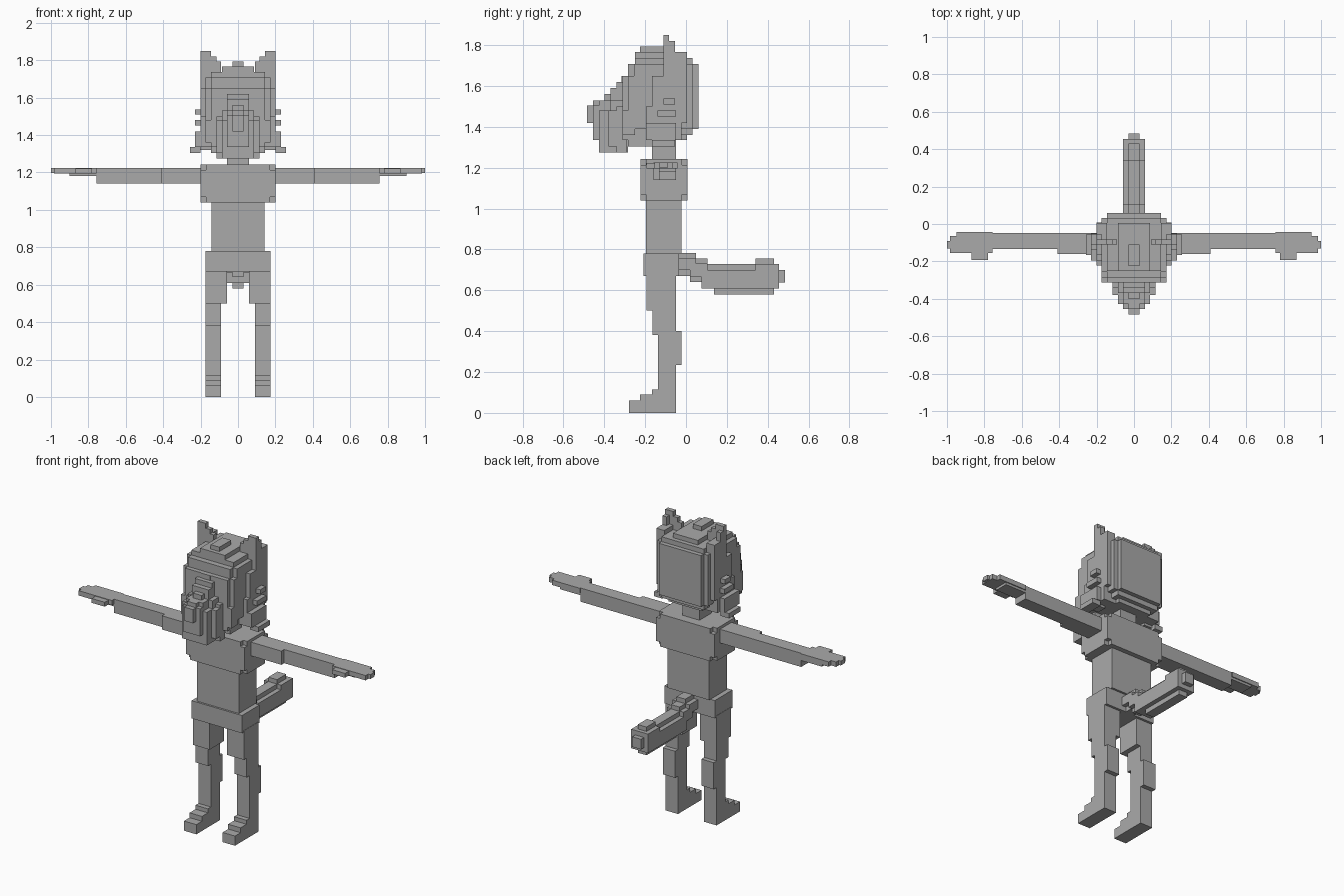
import bpy, bmesh
from itertools import product

grey = bpy.data.materials.new("plain_grey")
grey.diffuse_color = (0.4, 0.4, 0.4, 1)


def blocks(name, boxes):
    """Fuse axis-aligned boxes (x0,x1,y0,y1,z0,z1) into one outer skin."""
    cuts = [sorted({round(v, 4) for b in boxes for v in b[2 * a:2 * a + 2]}) for a in range(3)]
    cells = set()
    for b in boxes:
        spans = [range(cuts[a].index(round(b[2 * a], 4)), cuts[a].index(round(b[2 * a + 1], 4)))
                 for a in range(3)]
        cells.update(product(*spans))
    bm = bmesh.new()
    verts = {}

    def vert(i):
        if i not in verts:
            verts[i] = bm.verts.new([cuts[a][i[a]] for a in range(3)])
        return verts[i]

    for c in cells:
        for a, d in product(range(3), (0, 1)):
            n = list(c)
            n[a] += 2 * d - 1
            if tuple(n) in cells:
                continue
            u, w = (a + 1) % 3, (a + 2) % 3
            loop = []
            for s, t in ((0, 0), (1, 0), (1, 1), (0, 1)):
                p = list(c)
                p[a] += d
                p[u] += s
                p[w] += t
                loop.append(vert(tuple(p)))
            bm.faces.new(loop if d else loop[::-1])
    mesh = bpy.data.meshes.new(name)
    bm.to_mesh(mesh)
    bm.free()
    mesh.materials.append(grey)
    ob = bpy.data.objects.new(name, mesh)
    bpy.context.collection.objects.link(ob)
    return ob


def mid(hw, *yz):
    """Box centred on x."""
    return (-hw, hw) + yz


def flip(boxes):
    return [(-b[1], -b[0]) + tuple(b[2:]) for b in boxes]


def pair(name, boxes):
    blocks("left_" + name, boxes)
    blocks("right_" + name, flip(boxes))


# Legs with stepped feet
pair("leg", [
    (.09, .175, -.28, -.05, 0, .06),
    (.09, .175, -.225, -.05, .06, .09),
    (.09, .175, -.167, -.05, .09, .115),
    (.09, .175, -.137, -.05, .115, .39),
    (.09, .175, -.137, -.022, .235, .4),
    (.09, .175, -.165, -.05, .38, .5),
    (.06, .175, -.193, -.05, .5, .68)])

# Torso
blocks("hips", [mid(.173, -.208, -.035, .67, .78)])
blocks("waist", [mid(.143, -.196, -.022, .78, 1.04)])
v = .028
blocks("chest", [
    mid(.2 - v, -.223, .008, 1.04, 1.242),
    mid(.2, -.223 + v, .008 - v, 1.04, 1.242),
    mid(.2, -.223, .008, 1.04 + v, 1.242 - v)])
blocks("neck", [mid(.058, -.167, -.05, 1.242, 1.34)])

# Arms and hands
pair("arm", [
    (.2, .41, -.16, -.048, 1.14, 1.225),
    (.41, .757, -.133, -.048, 1.14, 1.225)])
pair("hand", [
    (.757, .87, -.155, -.042, 1.195, 1.225),
    (.757, .9, -.133, -.048, 1.18, 1.225),
    (.78, .87, -.193, -.155, 1.195, 1.222),
    (.87, .95, -.155, -.042, 1.195, 1.225),
    (.95, .985, -.155, -.065, 1.195, 1.225),
    (.985, 1, -.13, -.09, 1.198, 1.225)])

# Tail: wide body with narrower ridges above and below
blocks("tail", [
    mid(.058, -.035, .05, .70, .755),
    mid(.03, -.035, .05, .67, .783),
    mid(.058, .02, .105, .665, .73),
    mid(.03, .02, .105, .64, .755),
    mid(.058, .075, .43, .61, .70),
    mid(.03, .08, .14, .61, .728),
    mid(.03, .137, .43, .58, .728),
    mid(.03, .34, .43, .58, .755),
    mid(.058, .34, .455, .61, .728),
    mid(.03, .43, .485, .637, .70)])

# Skull with stepped edges and crest
blocks("skull", [
    mid(.145, -.25, .06, 1.39, 1.708),
    mid(.145, -.25, .033, 1.36, 1.738),
    mid(.173, -.255, .033, 1.39, 1.708),
    mid(.2, -.167, .006, 1.42, 1.65),
    mid(.115, -.25, .006, 1.335, 1.738),
    mid(.085, -.25, .006, 1.6, 1.766),
    mid(.03, -.225, -.11, 1.7, 1.793)])

# Face slab and brow
blocks("face", [
    mid(.145, -.285, -.25, 1.36, 1.708),
    mid(.173, -.285, -.25, 1.39, 1.65),
    mid(.145, -.312, -.285, 1.335, 1.65),
    mid(.173, -.312, -.25, 1.36, 1.48),
    mid(.145, -.285, -.167, 1.305, 1.36)])

# Muzzle: nested wedges, widest at the back
blocks("muzzle", [
    mid(.115, -.38, -.29, 1.305, 1.48),
    mid(.115, -.34, -.29, 1.275, 1.5),
    mid(.085, -.427, -.285, 1.275, 1.48),
    mid(.085, -.37, -.29, 1.48, 1.53),
    mid(.058, -.455, -.285, 1.335, 1.505),
    mid(.058, -.427, -.285, 1.5, 1.53),
    mid(.058, -.37, -.29, 1.53, 1.59),
    mid(.058, -.34, -.29, 1.59, 1.62),
    mid(.03, -.485, -.4, 1.42, 1.505),
    mid(.03, -.455, -.3, 1.505, 1.53),
    mid(.03, -.4, -.3, 1.53, 1.56),
    mid(.03, -.37, -.3, 1.56, 1.59),
    mid(.03, -.34, -.3, 1.59, 1.62),
    mid(.03, -.315, -.28, 1.62, 1.65)])

# Ears running down the sides of the head
pair("ear", [
    (.145, .2, -.11, -.082, 1.49, 1.85),
    (.172, .2, -.082, -.055, 1.49, 1.82),
    (.115, .2, -.11, -.082, 1.65, 1.82),
    (.09, .2, -.11, -.082, 1.65, 1.793),
    (.145, .2, -.082, .006, 1.65, 1.766)])

# Ragged cheek fur
pair("cheek_fur", [
    (.1, .2, -.195, -.022, 1.335, 1.5),
    (.17, .23, -.11, -.055, 1.51, 1.538),
    (.17, .23, -.14, -.05, 1.45, 1.48),
    (.17, .23, -.195, -.05, 1.335, 1.42),
    (.2, .257, -.167, -.055, 1.305, 1.335),
    (.145, .2, -.14, -.082, 1.32, 1.335)])
